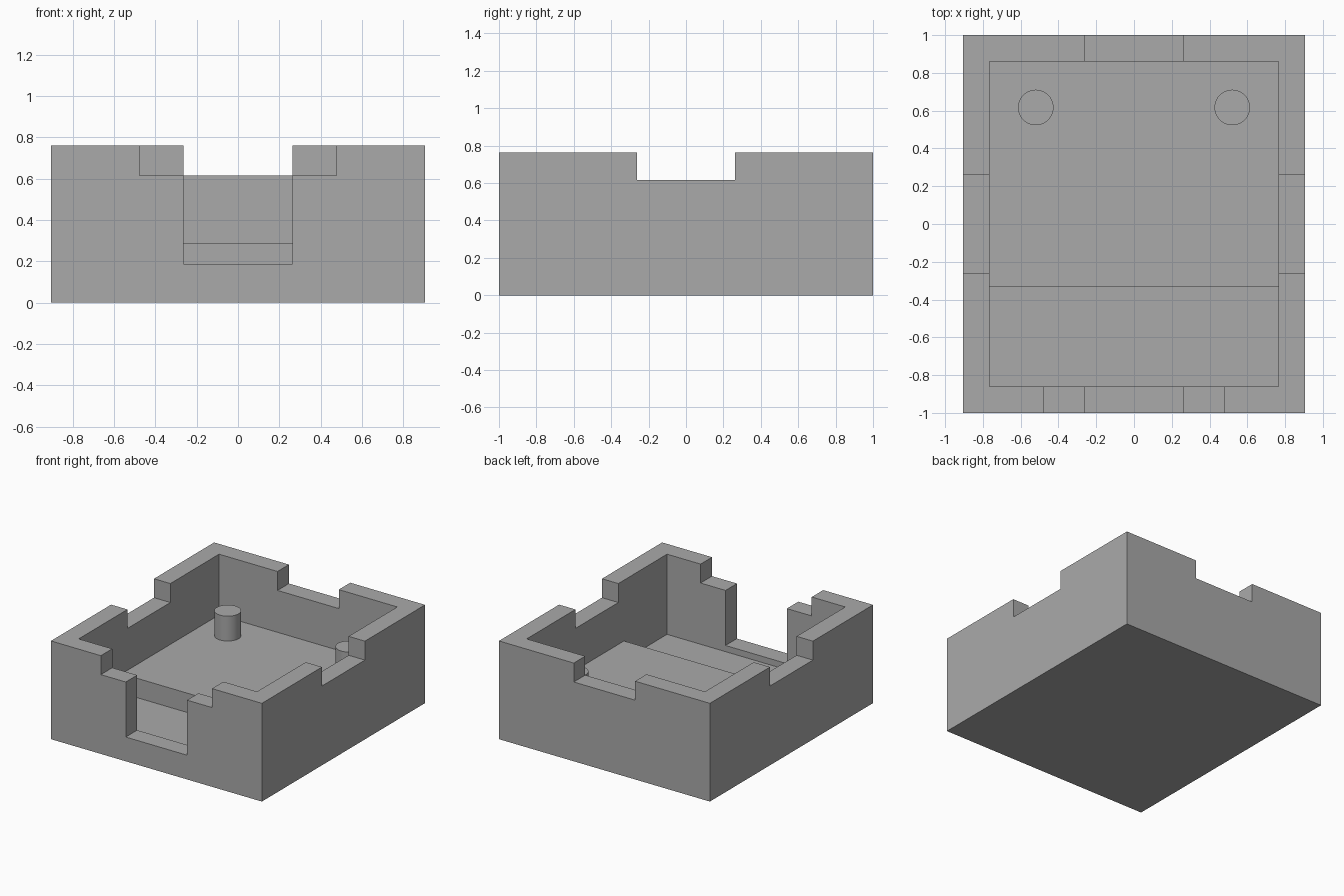
import bpy

if "Cube" in bpy.data.objects:
    bpy.data.objects.remove(bpy.data.objects["Cube"])

# Single flat colour
grey = bpy.data.materials.new("plain_grey")
grey.use_nodes = True
colour = (0.4, 0.4, 0.4, 1)
grey.diffuse_color = colour
grey.node_tree.nodes["Principled BSDF"].inputs["Base Color"].default_value = colour

W, D, H = 0.905, 1.0, 0.762      # half width, half depth, height
WALL = 0.14
IN_X, IN_Y = W - WALL, D - WALL
NOTCH_Z, NOTCH = 0.615, 0.263    # rim notch floor and half width
TOP = H + 0.2                    # cutters reach above the rim
SHELF_Z, SHELF_Y = 0.29, -0.333


def box(name, low, high):
    """Axis-aligned box between two corners."""
    bpy.ops.mesh.primitive_cube_add(size=1, location=[(a + b) / 2 for a, b in zip(low, high)])
    ob = bpy.context.object
    ob.name = name
    ob.scale = [b - a for a, b in zip(low, high)]
    bpy.ops.object.transform_apply(location=False, rotation=False, scale=True)
    ob.data.materials.append(grey)
    return ob


def cut(target, low, high):
    """Subtract a box from the target and discard the cutter."""
    cutter = box("cutter", low, high)
    cutter.hide_render = True
    bpy.context.view_layer.objects.active = target
    mod = target.modifiers.new("cut", "BOOLEAN")
    mod.operation = "DIFFERENCE"
    mod.solver = "EXACT"
    mod.object = cutter
    bpy.ops.object.modifier_apply(modifier=mod.name)
    bpy.data.objects.remove(cutter)


# Open tray
tray = box("tray_body", (-W, -D, 0), (W, D, H))
cut(tray, (-IN_X, -IN_Y, WALL), (IN_X, IN_Y, TOP))

# Rim notches: both sides, back, and a wider one at the front
cut(tray, (-W - 0.1, -NOTCH, NOTCH_Z), (W + 0.1, NOTCH, TOP))
cut(tray, (-NOTCH, 0.5, NOTCH_Z), (NOTCH, D + 0.1, TOP))
cut(tray, (-0.477, -D - 0.1, NOTCH_Z), (0.477, -0.5, TOP))

# Deep front opening
cut(tray, (-NOTCH, -D - 0.1, 0.188), (NOTCH, -0.5, TOP))

# Raised rear floor, sunk slightly into the walls
box("raised_floor", (-IN_X - 0.02, SHELF_Y, WALL - 0.02), (IN_X + 0.02, IN_Y + 0.02, SHELF_Z))

# Two round posts on the raised floor
for side, x in (("right", -0.52), ("left", 0.52)):
    base, top = SHELF_Z - 0.02, 0.483
    bpy.ops.mesh.primitive_cylinder_add(vertices=48, radius=0.094, depth=top - base,
                                        location=(x, 0.617, (base + top) / 2))
    post = bpy.context.object
    post.name = side + "_post"
    post.data.materials.append(grey)
    bpy.ops.object.shade_smooth_by_angle()
